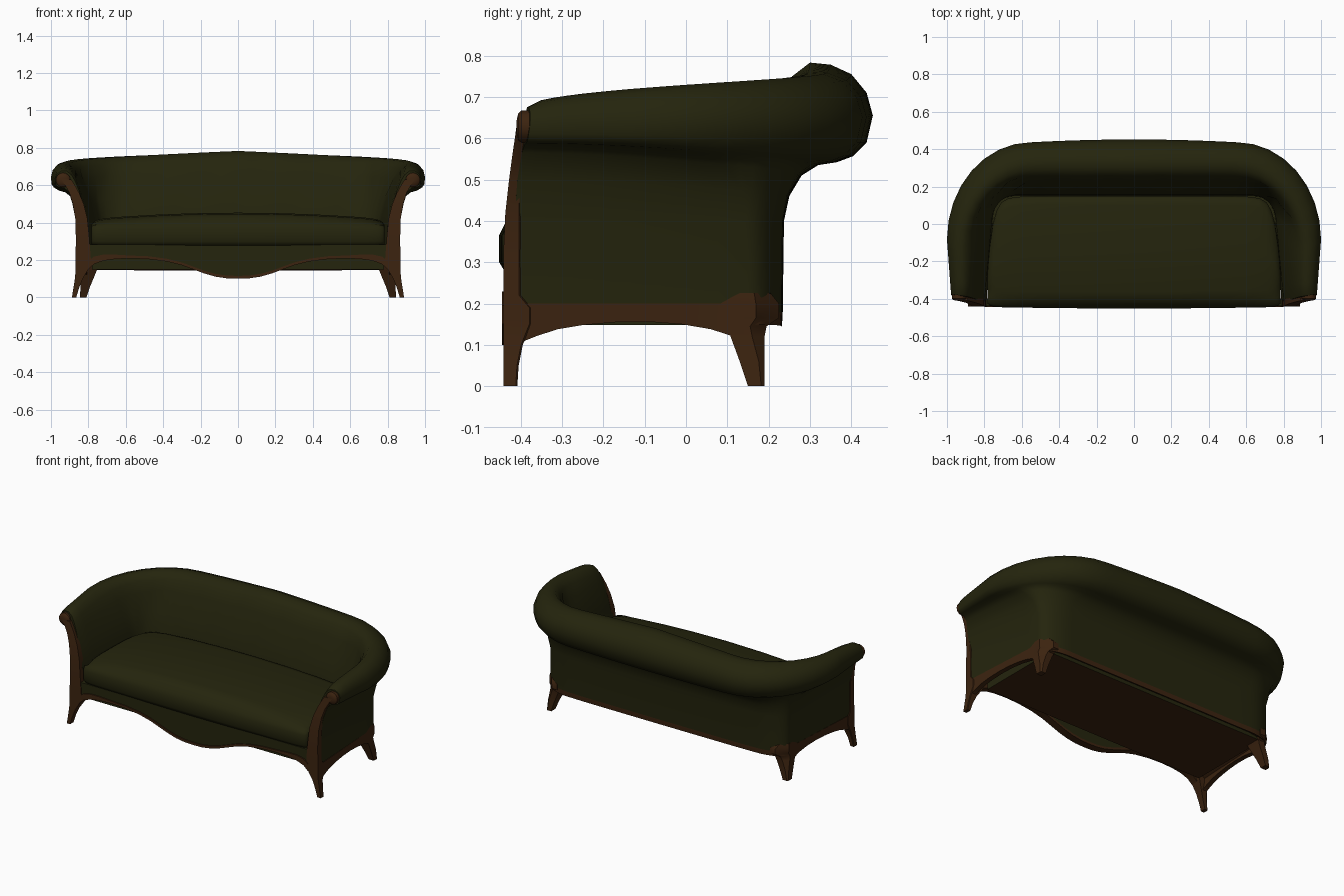
import bpy, bmesh, math
from mathutils import Vector

if "Cube" in bpy.data.objects:
    bpy.data.objects.remove(bpy.data.objects["Cube"])


def material(name, rgb):
    m = bpy.data.materials.new(name)
    m.use_nodes = True
    m.diffuse_color = (*rgb, 1)
    bsdf = m.node_tree.nodes["Principled BSDF"]
    bsdf.inputs["Base Color"].default_value = (*rgb, 1)
    bsdf.inputs["Roughness"].default_value = 0.8
    return m


FABRIC = material("olive fabric", (0.018, 0.018, 0.004))
WOOD = material("dark wood", (0.045, 0.017, 0.005))


def loft(name, rings, mats, wood_bands=(), angle=40):
    """Skin closed rings; faces in wood_bands (index round the ring) take the second material."""
    bm = bmesh.new()
    loops = [[bm.verts.new(p) for p in ring] for ring in rings]
    n = len(loops[0])
    for a, b in zip(loops, loops[1:]):
        for i in range(n):
            j = (i + 1) % n
            f = bm.faces.new((a[i], a[j], b[j], b[i]))
            f.material_index = 1 if i in wood_bands else 0
    bm.faces.new(loops[0])
    bm.faces.new(loops[-1])
    bmesh.ops.recalc_face_normals(bm, faces=bm.faces)
    me = bpy.data.meshes.new(name)
    bm.to_mesh(me)
    bm.free()
    for m in mats:
        me.materials.append(m)
    me.shade_smooth()
    me.set_sharp_from_angle(angle=math.radians(angle))
    ob = bpy.data.objects.new(name, me)
    bpy.context.collection.objects.link(ob)


def flip(points):
    return [(-x, y, z) for x, y, z in points]


def lerp(a, b, t):
    return a + (b - a) * t


# Rolled back and arms: one cross-section carried round a U.
# Each row: arm x at front, arm x, back y, z at front, z at back, corner rx, corner ry
SECTION = [
    (.862, .832, .232, .16, .145, .17, .08),
    (.865, .834, .234, .20, .175, .17, .08),
    (.865, .838, .237, .40, .40, .18, .09),
    (.885, .86, .25, .50, .46, .20, .11),
    (.905, .89, .28, .565, .51, .24, .18),
    (.93, .93, .32, .585, .535, .32, .30),
    (.955, .965, .365, .588, .542, .40, .42),
    (.97, .985, .405, .595, .557, .44, .5),
    (.975, .997, .437, .61, .59, .45, .52),
    (.978, 1.0, .452, .635, .655, .45, .52),
    (.968, .99, .437, .66, .71, .45, .52),
    (.945, .965, .4, .675, .755, .44, .5),
    (.915, .93, .35, .675, .778, .41, .46),
    (.89, .90, .30, .655, .783, .37, .41),
    (.87, .87, .257, .62, .75, .32, .36),
    (.85, .835, .225, .57, .68, .26, .3),
    (.82, .79, .182, .47, .55, .18, .2),
    (.80, .76, .155, .38, .42, .13, .14),
    (.79, .75, .145, .2, .2, .1, .1),
]
STEPS = 8


def u_row(wf, w, b, zf, zb, rx, ry):
    yf = -.415 + .025 * min(max((zf - .45) / .2, 0), 1) + .15 * max(wf - .88, 0)
    side = b - .06 * max(b - .2, 0)     # the back bows gently towards its middle
    pts = [Vector((lerp(wf, w, i / STEPS), lerp(yf, side - ry, i / STEPS))) for i in range(STEPS)]
    for i in range(STEPS):
        a = math.pi / 2 * i / STEPS
        pts.append(Vector((w - rx + rx * math.cos(a), side - ry + ry * math.sin(a))))
    for i in range(STEPS + 1):
        t = i / STEPS
        pts.append(Vector((lerp(w - rx, 0, t), lerp(side, b, 1 - (1 - t) ** 2))))
    run = [0]
    for p, q in zip(pts, pts[1:]):
        run.append(run[-1] + (q - p).length)

    def rise(t):
        if zb > zf:
            return t ** .48
        t = min(t / .65, 1)
        return t * t * (3 - 2 * t)

    return [(p.x, p.y, lerp(zf, zb, rise(s / run[-1]))) for p, s in zip(pts, run)]


rows = [u_row(*r) for r in SECTION]
# Shallow tufting dimples on the inner face
for row, phase in ((15, 0), (16, 2)):
    for k in range(10 + phase, len(rows[row]), 4):
        x, y, z = rows[row][k]
        rows[row][k] = (x * 1.012, y + .012, z)
half = [list(ring) for ring in zip(*rows)]
loft("back_and_arms", half + [flip(r) for r in reversed(half[:-1])], [FABRIC, WOOD],
     wood_bands=(0, len(SECTION) - 1), angle=50)


# Seat cushion: side-to-side sections; each station is x, front y, back y, drop of the rounded end
def cushion_ring(x, yf, yb, drop):
    top = .418 + .035 * (1 - (x / .79) ** 2) - drop
    back = min(.05, (yb - yf) * .3)
    return [(x, yf + .015, .275 + drop * .3), (x, yf, .30), (x, yf, .365), (x, yf + .012, .39 - drop * .3),
            (x, yf + .045, top - .02), (x, yf + .09, top - .006), (x, lerp(yf, yb, .5), top),
            (x, yb - back, top), (x, yb - back * .3, top - .008), (x, yb, top - .025),
            (x, yb, .275 + drop * .3)]


CUSHION = [(0, -.452, .15, 0), (.25, -.451, .15, 0), (.45, -.449, .15, 0), (.60, -.447, .147, 0),
           (.67, -.446, .138, 0), (.71, -.445, .115, .002), (.735, -.443, .07, .004),
           (.755, -.44, 0, .008), (.772, -.435, -.12, .016), (.784, -.425, -.26, .032)]
sections = [cushion_ring(*c) for c in CUSHION]
loft("seat_cushion", [flip(r) for r in reversed(sections[1:])] + sections, [FABRIC], angle=60)


# Base under the seat with a wooden underside
def rail(x, z0, z1, y0, y1):
    return [(x, y0, z0), (x, y0, z1), (x, y1, z1), (x, y1, z0)]


loft("seat_base", [rail(x, .148, .29, -.36, .19) for x in (-.78, .78)], [FABRIC, WOOD], wood_bands=(3,))

# Serpentine front apron with a wooden lower edge
APRON = [(0, .10), (.06, .102), (.12, .111), (.18, .128), (.24, .15), (.30, .172), (.38, .192),
         (.48, .205), (.58, .209), (.66, .205), (.72, .196), (.77, .178), (.80, .15)]
curve = [(-x, z) for x, z in reversed(APRON[1:])] + APRON


def trim(x):
    return .015 + .03 * max(abs(x) - .6, 0) / .2


loft("front_apron", [rail(x, z + .005, .282, -.438, -.40) for x, z in curve], [FABRIC])
loft("apron_trim", [rail(x, z, z + trim(x), -.445, -.398) for x, z in curve], [WOOD])

# Front posts with legs: z, inner x, outer x, front y, back y, outer rear corner cut
POST = [(0, .865, .888, -.442, -.408, .004), (.05, .85, .88, -.442, -.405, .004),
        (.10, .83, .872, -.442, -.395, .004), (.15, .80, .868, -.442, -.375, .004),
        (.19, .785, .868, -.442, -.375, .004), (.22, .788, .868, -.442, -.40, .004),
        (.32, .795, .867, -.442, -.40, .004), (.42, .805, .87, -.437, -.40, .004),
        (.50, .825, .883, -.428, -.398, .004), (.56, .85, .902, -.42, -.392, .004),
        (.60, .872, .925, -.414, -.385, .004), (.63, .89, .945, -.41, -.38, .004)]
# Rear corner legs, chamfered and wrapping the rounded corner
REAR = [(0, .81, .845, .15, .19, .008), (.06, .79, .842, .13, .19, .014),
        (.12, .765, .838, .108, .19, .03), (.145, .755, .837, .098, .195, .04),
        (.165, .745, .837, .09, .225, .056), (.20, .745, .838, .08, .225, .056),
        (.225, .80, .836, .13, .205, .04)]
# Side rail arch: y, underside z
ARCH = [(-.41, .09), (-.39, .11), (-.36, .122), (-.31, .138), (-.25, .148), (-.17, .155),
        (-.09, .156), (-.01, .15), (.06, .138), (.11, .122), (.14, .12)]


def arch_ring(y, z):
    # follows the side wall as it narrows to the rear
    x = .868 - .06 * (min(y, .09) + .415)
    return [(x - .03, y, z), (x, y, z), (x, y, .20), (x - .03, y, .20)]


def leg_rings(table):
    return [[(x0, y0, z), (x1, y0, z), (x1, y1 - c, z), (x1 - c, y1, z), (x0, y1, z)]
            for z, x0, x1, y0, y1, c in table]


def scroll_rings():
    # rounded disc on the end of the arm roll
    return [[(.935 + r * math.cos(a), y, .628 + r * math.sin(a))
             for a in (math.tau * i / 16 for i in range(16))]
            for y, r in ((-.37, .039), (-.398, .039), (-.406, .032), (-.41, .014))]


parts = {
    "front_leg": leg_rings(POST),
    "rear_leg": leg_rings(REAR),
    "side_rail": [arch_ring(y, z) for y, z in ARCH],
    "arm_scroll": scroll_rings(),
}
for name, rings in parts.items():
    loft("left_" + name, rings, [WOOD])
    loft("right_" + name, [flip(r) for r in rings], [WOOD])
